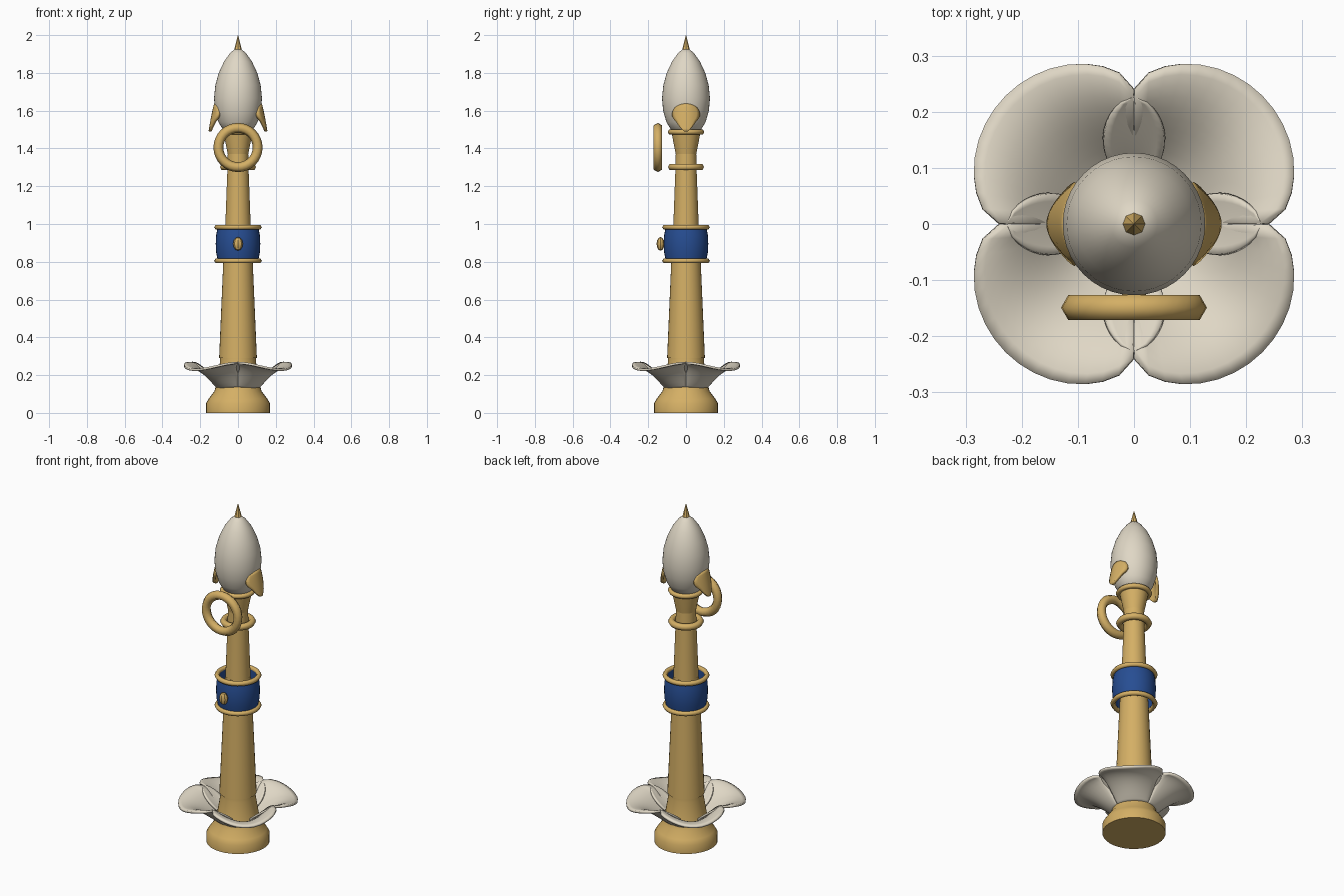
import bpy, bmesh, math
from math import sin, cos, pi, radians

cube = bpy.data.objects.get("Cube")
if cube:
    bpy.data.objects.remove(cube, do_unlink=True)


def material(name, rgb):
    m = bpy.data.materials.new(name)
    m.use_nodes = True
    m.diffuse_color = (*rgb, 1)
    m.node_tree.nodes["Principled BSDF"].inputs["Base Color"].default_value = (*rgb, 1)
    return m


gold = material("warm gold", (0.66, 0.43, 0.13))
ivory = material("ivory", (0.74, 0.68, 0.56))
blue = material("deep blue", (0.02, 0.075, 0.29))


def finish(obj, mat, angle=40):
    """Assign the colour and shade smooth with sharp edges kept."""
    obj.data.materials.append(mat)
    bpy.ops.object.select_all(action="DESELECT")
    obj.select_set(True)
    bpy.context.view_layer.objects.active = obj
    bpy.ops.object.shade_smooth_by_angle(angle=radians(angle))
    return obj


def mesh_object(name, verts, faces, mat, angle=40):
    me = bpy.data.meshes.new(name)
    me.from_pydata(verts, [], faces)
    bm = bmesh.new()
    bm.from_mesh(me)
    bmesh.ops.remove_doubles(bm, verts=bm.verts, dist=1e-5)
    bmesh.ops.recalc_face_normals(bm, faces=bm.faces)
    bm.to_mesh(me)
    bm.free()
    obj = bpy.data.objects.new(name, me)
    bpy.context.collection.objects.link(obj)
    return finish(obj, mat, angle)


def lathe(name, profile, mat, sides=32, angle=40, closed=False):
    """Spin (radius, height) points round z; close the loop or cap both ends."""
    n = len(profile)
    verts = [(r * cos(2 * pi * s / sides), r * sin(2 * pi * s / sides), z)
             for r, z in profile for s in range(sides)]
    faces = []
    for i in range(n if closed else n - 1):
        j = (i + 1) % n
        for s in range(sides):
            t = (s + 1) % sides
            faces.append((i * sides + s, i * sides + t, j * sides + t, j * sides + s))
    if not closed:
        faces.append(tuple(range(sides)))
        faces.append(tuple((n - 1) * sides + s for s in range(sides)))
    return mesh_object(name, verts, faces, mat, angle)


def sheet(name, point, nu, nv, thickness, mat):
    """Thick curved sheet from point(u, v), u in 0..1 and v in -1..1."""
    verts = [point(i / nu, 2 * j / nv - 1) for i in range(nu + 1) for j in range(nv + 1)]
    w = nv + 1
    faces = [(i * w + j, i * w + j + 1, (i + 1) * w + j + 1, (i + 1) * w + j)
             for i in range(nu) for j in range(nv)]
    obj = mesh_object(name, verts, faces, mat, 60)
    mod = obj.modifiers.new("thickness", "SOLIDIFY")
    mod.thickness = thickness
    mod.offset = 0
    return obj


def torus(name, major, minor, loc, rot=(0, 0, 0)):
    bpy.ops.mesh.primitive_torus_add(major_radius=major, minor_radius=minor,
                                     major_segments=32, minor_segments=6,
                                     location=loc, rotation=rot)
    obj = bpy.context.object
    obj.name = name
    return finish(obj, gold, 65)


# Foot and column
lathe("foot", [(0.17, 0), (0.17, 0.05), (0.155, 0.075), (0.125, 0.115),
               (0.115, 0.15), (0.095, 0.27), (0.095, 0.295)], gold)
lathe("lower_shaft", [(0.1, 0.29), (0.078, 0.8), (0.068, 0.98)], gold)
lathe("upper_shaft", [(0.068, 0.97), (0.056, 1.29), (0.054, 1.38)], gold)
lathe("cup", [(0.052, 1.36), (0.058, 1.39), (0.068, 1.44), (0.077, 1.49)], gold)
torus("neck_ring", 0.077, 0.019, (0, 0, 1.302))
torus("cup_ring", 0.083, 0.014, (0, 0, 1.487))

# Open blue band between two gold rings
lathe("blue_band", [(0.108, 0.81), (0.116, 0.85), (0.118, 0.895), (0.116, 0.94),
                    (0.108, 0.98), (0.1, 0.98), (0.1, 0.81)], blue, closed=True)
for label, z in (("lower", 0.805), ("upper", 0.983)):
    torus(label + "_band_ring", 0.112, 0.014, (0, 0, z))

# Faceted stud on the band
bpy.ops.mesh.primitive_uv_sphere_add(segments=8, ring_count=6, radius=1, location=(0, -0.135, 0.895))
stud = bpy.context.object
stud.name = "band_stud"
stud.scale = (0.026, 0.021, 0.036)
finish(stud, gold, 30)

# Bud with spike
lathe("bud", [(0.055, 1.485), (0.08, 1.5), (0.104, 1.54), (0.121, 1.6), (0.127, 1.665),
              (0.12, 1.735), (0.102, 1.8), (0.074, 1.86), (0.042, 1.905), (0.012, 1.93)], ivory, 40)
lathe("spike", [(0.023, 1.912), (0.011, 1.96), (0.0005, 2.0)], gold, 8, 30)

# Hanging ring at the front
torus("front_ring", 0.104, 0.026, (0, -0.149, 1.405), (pi / 2, 0, 0))

# Side leaves hugging the bud and flaring out at the bottom
def leaf(side):
    def point(u, v):
        half = 0.05 + 0.02 * sin(pi * min(1, u * 1.6)) if u < 0.6 else 0.05 * (1 - (u - 0.6) / 0.4) ** 0.6
        half = max(half, 0.008)
        x = 0.118 + 0.03 * u ** 0.8 - 0.03 * (v * half / 0.07) ** 2
        z = 1.635 - 0.145 * u - 0.015 * v * v * (1 - u)
        return (side * x, v * half, z)
    return point


for label, side in (("left", 1), ("right", -1)):
    sheet(label + "_leaf", leaf(side), 10, 8, 0.016, gold)


# Four large cupped petals on the diagonals
def big_petal(turn):
    def point(u, v):
        a = turn + v * pi / 4
        bulge = max(0, cos(v * pi / 2)) ** 0.6
        r = 0.105 + (0.135 + 0.083 * bulge) * u
        rim = 0.265 - 0.035 * cos(v * pi / 2) ** 2
        rise = sin(u * pi / 2 * (1 + 0.12 * bulge)) ** 1.1
        return (r * cos(a), r * sin(a), 0.13 + (rim - 0.13) * rise)
    return point


# Four small inner petals covering the gaps
def small_petal(turn):
    def point(u, v):
        r = 0.1 + 0.13 * u
        side = v * max(0.002, 0.055 * sin(pi * (0.2 + 0.8 * u)) ** 0.6)
        z = 0.15 + 0.115 * u ** 0.9 + 0.012 * v * v * (1 - u)
        return (r * cos(turn) - side * sin(turn), r * sin(turn) + side * cos(turn), z)
    return point


for k in range(4):
    sheet(f"large_petal_{k + 1}", big_petal(pi / 4 + k * pi / 2), 10, 16, 0.012, ivory)
    sheet(f"small_petal_{k + 1}", small_petal(k * pi / 2), 10, 8, 0.01, ivory)
